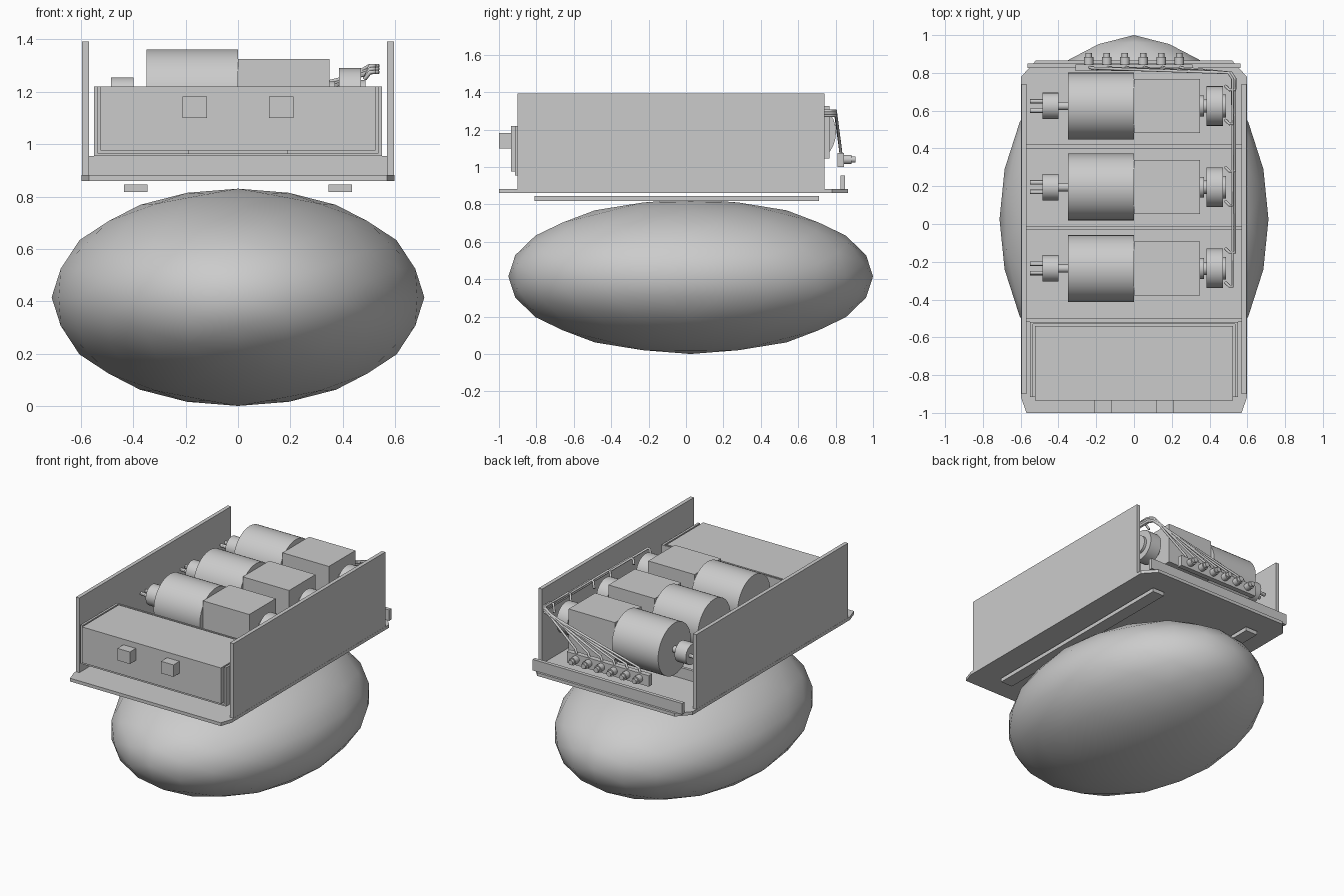
import bpy, bmesh, math
from mathutils import Vector, Matrix

cube = bpy.data.objects.get("Cube")
if cube:
    bpy.data.objects.remove(cube, do_unlink=True)

grey = bpy.data.materials.new("plain_grey")
grey.use_nodes = True
grey.diffuse_color = (0.6, 0.6, 0.6, 1)
grey.node_tree.nodes["Principled BSDF"].inputs["Base Color"].default_value = (0.6, 0.6, 0.6, 1)


def finish(name, bm, smooth=False):
    mesh = bpy.data.meshes.new(name)
    bmesh.ops.recalc_face_normals(bm, faces=bm.faces)
    bm.to_mesh(mesh)
    bm.free()
    mesh.materials.append(grey)
    ob = bpy.data.objects.new(name, mesh)
    bpy.context.collection.objects.link(ob)
    if smooth:
        bpy.ops.object.select_all(action='DESELECT')
        ob.select_set(True)
        bpy.context.view_layer.objects.active = ob
        bpy.ops.object.shade_smooth_by_angle(angle=math.radians(30))
    return ob


def box(name, x, y, z):
    """Box from (min, max) ranges."""
    bm = bmesh.new()
    bmesh.ops.create_cube(bm, size=1)
    for v in bm.verts:
        v.co = [lo + (c + 0.5) * (hi - lo) for c, (lo, hi) in zip(v.co, (x, y, z))]
    return finish(name, bm)


def rod(name, start, end, r, sides=32):
    """Cylinder between two points."""
    a, b = Vector(start), Vector(end)
    bm = bmesh.new()
    turn = (b - a).to_track_quat('Z', 'Y').to_matrix().to_4x4()
    bmesh.ops.create_cone(bm, cap_ends=True, segments=sides, radius1=r, radius2=r,
                          depth=(b - a).length, matrix=Matrix.Translation((a + b) / 2) @ turn)
    return finish(name, bm, True)


def wire(name, points, r=0.008):
    curve = bpy.data.curves.new(name, 'CURVE')
    curve.dimensions = '3D'
    curve.bevel_depth = r
    curve.bevel_resolution = 2
    curve.use_fill_caps = True
    spline = curve.splines.new('POLY')
    spline.points.add(len(points) - 1)
    for p, co in zip(spline.points, points):
        p.co = (*co, 1)
    curve.materials.append(grey)
    ob = bpy.data.objects.new(name, curve)
    bpy.context.collection.objects.link(ob)


# Flattened body: icosahedron on golden rectangles, subdivided onto a sphere
bm = bmesh.new()
phi = (1 + math.sqrt(5)) / 2
for a in (-1, 1):
    for b in (-phi, phi):
        for co in ((a, 0, b), (b, a, 0), (0, b, a)):
            bm.verts.new(Vector(co).normalized())
bmesh.ops.convex_hull(bm, input=bm.verts)
for level in range(2):
    bmesh.ops.subdivide_edges(bm, edges=bm.edges[:], cuts=1, use_grid_fill=True)
    for v in bm.verts:
        v.co.normalize()
for v in bm.verts:
    v.co = (v.co.x * 0.712, v.co.y * 0.975 + 0.025, v.co.z * 0.415 + 0.415)
finish("ellipsoid_body", bm, True)

# Base plate with clipped corners
half = [(0.57, -1), (0.597, -0.92), (0.597, 0.78), (0.52, 0.865)]
outline = half + [(-x, y) for x, y in reversed(half)]
bm = bmesh.new()
face = bm.faces.new([bm.verts.new((x, y, 0.86)) for x, y in outline])
top = bmesh.ops.extrude_face_region(bm, geom=[face])
for v in top["geom"]:
    if isinstance(v, bmesh.types.BMVert):
        v.co.z = 0.882
finish("base_plate", bm)

# Side panels, mounting rails and front box walls
for s, side in ((1, "left"), (-1, "right")):
    box(side + "_panel", sorted((s * 0.57, s * 0.596)), (-0.9, 0.74), (0.88, 1.392))
    box(side + "_rail", sorted((s * 0.345, s * 0.435)), (-0.81, 0.71), (0.818, 0.845))
    box(side + "_box_wall", sorted((s * 0.535, s * 0.55)), (-0.915, -0.52), (0.955, 1.22))
    mid = s * 0.165
    box(side + "_button", (mid - 0.047, mid + 0.047), (-1, -0.92), (1.1, 1.182))

# Front box in its tray
box("front_box", (-0.525, 0.525), (-0.935, -0.54), (0.975, 1.22))
box("box_tray", (-0.55, 0.55), (-0.915, -0.52), (0.955, 0.965))
box("box_back_wall", (-0.55, 0.55), (-0.53, -0.52), (0.955, 1.22))
box("box_spacer", (-0.19, 0.19), (-0.9, -0.56), (0.963, 0.977))

# Low dividers and rear lip
for y in (-0.51, -0.02, 0.41):
    box("divider", (-0.57, 0.57), (y - 0.01, y + 0.01), (0.88, 0.955))
box("rear_lip", (-0.565, 0.565), (0.825, 0.85), (0.88, 0.955))

# Three motor units
axis_z = 1.185
motor_ys = (-0.235, 0.195, 0.625)
for y in motor_ys:
    for name, x0, x1, r in (("motor", -0.35, 0, 0.177), ("motor_shaft", -0.41, -0.34, 0.022),
                            ("motor_cap", -0.485, -0.4, 0.07), ("gear_neck", 0.34, 0.37, 0.055),
                            ("gear_hub", 0.36, 0.39, 0.035), ("gear_disc", 0.385, 0.47, 0.105),
                            ("gear_cap", 0.465, 0.487, 0.06)):
        rod(name, (x0, y, axis_z), (x1, y, axis_z), r)
    for dy in (-0.025, 0.025):
        rod("motor_pin", (-0.55, y + dy, axis_z), (-0.48, y + dy, axis_z), 0.012, 12)
    box("gearbox", (0, 0.35), (y - 0.143, y + 0.143), (1.045, 1.326))

# Rear terminal strip with connectors
box("terminal_strip", (-0.31, 0.31), (0.81, 0.845), (1.0, 1.075))
terminal_xs = [-0.24 + 0.096 * i for i in range(6)]
for x in terminal_xs:
    rod("terminal_collar", (x, 0.84, 1.04), (x, 0.885, 1.04), 0.025, 16)
    rod("terminal_pin", (x, 0.88, 1.04), (x, 0.905, 1.04), 0.017, 16)

# Wires from the gear discs along the left panel and down to the terminals
stubs = [y + dy for y in motor_ys for dy in (-0.095, 0.085)]
for i, (y, tx) in enumerate(zip(stubs, terminal_xs)):
    x = 0.522 + 0.012 * (i % 2)
    z = 1.275 + 0.012 * (i // 2)
    wire("wire", [(0.485, y + 0.02, 1.25), (0.505, y, z), (x, y, z), (x, 0.77, z),
                  (x - 0.02, 0.8, z), (tx + 0.02, 0.825, 1.1), (tx, 0.83, 1.06)])
